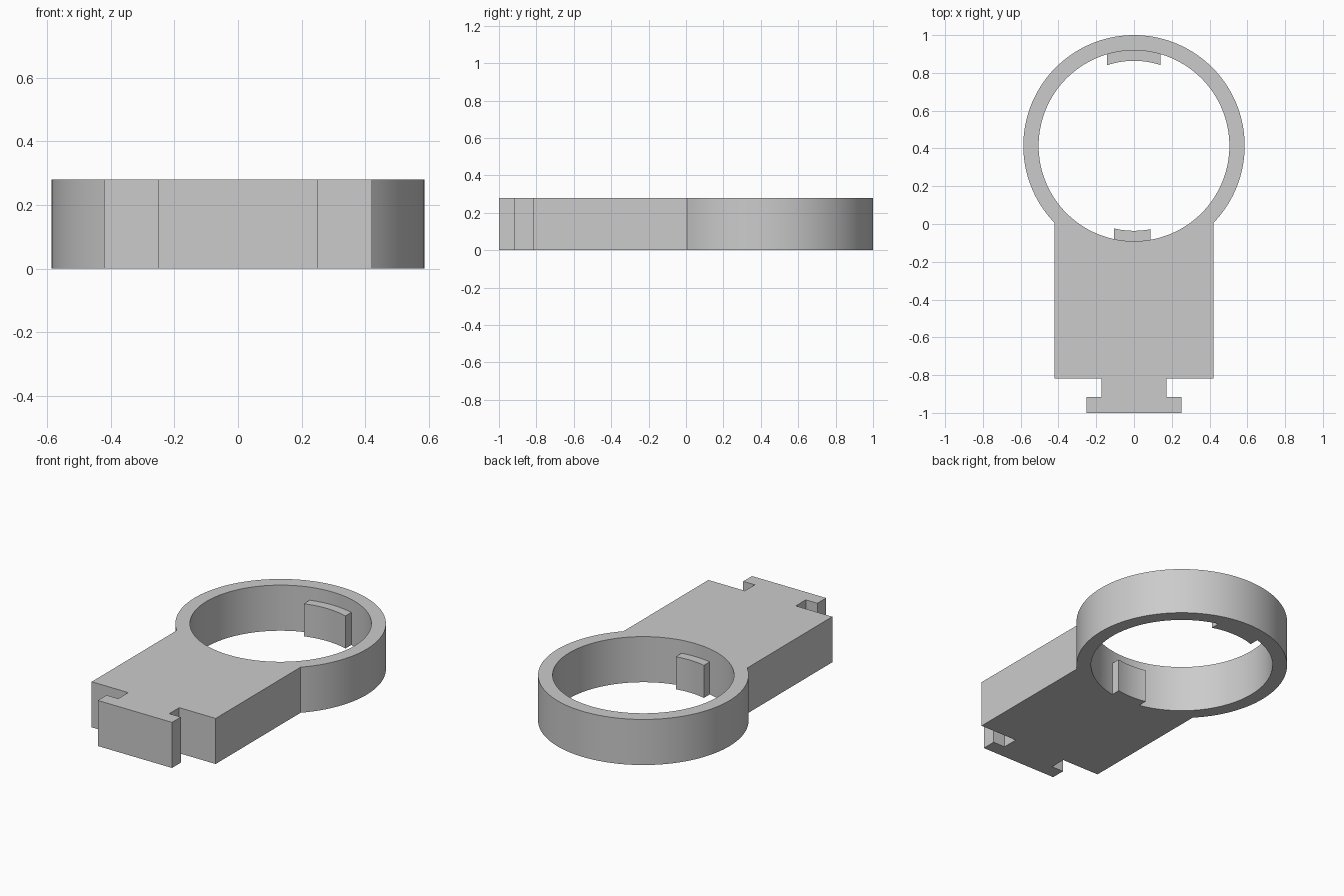
import bpy
import bmesh
from math import sin, cos, asin, pi, radians

cube = bpy.data.objects.get("Cube")
if cube:
    bpy.data.objects.remove(cube, do_unlink=True)

HEIGHT = 0.28
CENTER_Y = 0.414
R_OUT, R_IN, R_TAB = 0.586, 0.505, 0.45
BODY_X, BODY_Y = 0.421, -0.818
TAB_HEIGHT = 0.2

grey = bpy.data.materials.new("plain grey")
grey.use_nodes = True
color = (0.6, 0.6, 0.6, 1)
grey.diffuse_color = color
grey.node_tree.nodes["Principled BSDF"].inputs["Base Color"].default_value = color


def arc(radius, start, end, steps):
    """Points on a circle about the ring centre, both ends included."""
    angles = [start + (end - start) * i / steps for i in range(steps + 1)]
    return [(radius * cos(a), CENTER_Y + radius * sin(a)) for a in angles]


def plate(name, loops, height):
    """Fill closed outlines (the later ones are holes) and extrude them up."""
    bm = bmesh.new()
    edges = []
    for loop in loops:
        verts = [bm.verts.new((x, y, 0)) for x, y in loop]
        edges += [bm.edges.new((v, verts[i - 1])) for i, v in enumerate(verts)]
    bmesh.ops.triangle_fill(bm, edges=edges, use_beauty=True)
    result = bmesh.ops.extrude_face_region(bm, geom=bm.faces[:], use_keep_orig=True)
    top = [g for g in result["geom"] if isinstance(g, bmesh.types.BMVert)]
    bmesh.ops.translate(bm, verts=top, vec=(0, 0, height))
    bmesh.ops.recalc_face_normals(bm, faces=bm.faces[:])
    mesh = bpy.data.meshes.new(name)
    bm.to_mesh(mesh)
    bm.free()
    mesh.materials.append(grey)
    obj = bpy.data.objects.new(name, mesh)
    bpy.context.collection.objects.link(obj)
    bpy.ops.object.select_all(action="DESELECT")
    obj.select_set(True)
    bpy.context.view_layer.objects.active = obj
    bpy.ops.object.shade_smooth_by_angle(angle=radians(30))
    return obj


# Ring, arm and T-shaped connector as one outline with a round hole
half = [(BODY_X, BODY_Y), (0.173, BODY_Y), (0.173, -0.915), (0.252, -0.915), (0.252, -1)]
join = -asin((1 - (BODY_X / R_OUT) ** 2) ** 0.5)
outline = arc(R_OUT, pi - join, join, 112)
outline += half + [(-x, y) for x, y in reversed(half)]
hole = arc(R_IN, 0, 2 * pi, 128)[:-1]
plate("ring_with_arm", [outline, hole], HEIGHT)


# Locating tabs on the inner wall, with straight sides and curved faces
def tab(name, x0, x1, side):
    def curve(radius):
        pts = arc(radius, asin(x0 / radius), asin(x1 / radius), 12)
        return [(y - CENTER_Y, CENTER_Y + side * x) for x, y in pts]
    plate(name, [curve(R_TAB) + curve(R_IN + 0.004)[::-1]], TAB_HEIGHT)


tab("back_tab", -0.142, 0.14, 1)
tab("front_tab", -0.105, 0.088, -1)
